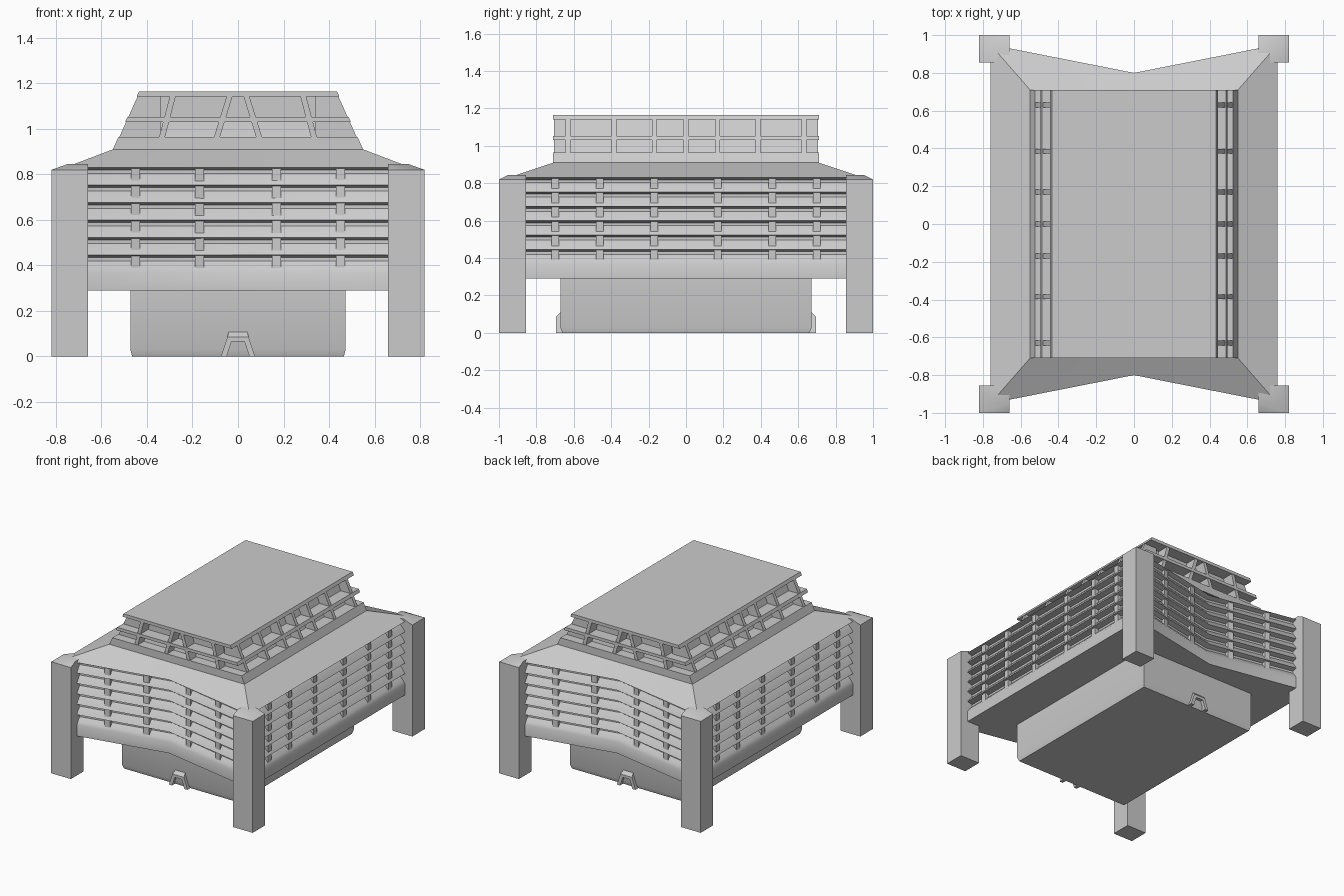
import bpy
import bmesh

cube = bpy.data.objects.get("Cube")
if cube:
    bpy.data.objects.remove(cube, do_unlink=True)

grey = bpy.data.materials.new("plain grey")
grey.use_nodes = True
grey.diffuse_color = (0.6, 0.6, 0.6, 1)
grey.node_tree.nodes["Principled BSDF"].inputs["Base Color"].default_value = (0.6, 0.6, 0.6, 1)


def loft(name, rings, smooth=False):
    """Closed solid skinned through equal-length rings of points."""
    bm = bmesh.new()
    loops = [[bm.verts.new(p) for p in ring] for ring in rings]
    n = len(loops[0])
    for a, b in zip(loops, loops[1:]):
        for i in range(n):
            j = (i + 1) % n
            bm.faces.new((a[i], a[j], b[j], b[i]))
    bm.faces.new(loops[0][::-1])
    bm.faces.new(loops[-1])
    bmesh.ops.recalc_face_normals(bm, faces=bm.faces)
    mesh = bpy.data.meshes.new(name)
    bm.to_mesh(mesh)
    bm.free()
    mesh.materials.append(grey)
    obj = bpy.data.objects.new(name, mesh)
    bpy.context.collection.objects.link(obj)
    if smooth:
        bpy.ops.object.select_all(action='DESELECT')
        obj.select_set(True)
        bpy.context.view_layer.objects.active = obj
        bpy.ops.object.shade_smooth_by_angle(angle=0.6)
    return obj


def rect(x0, x1, y0, y1, z):
    return [(x0, y0, z), (x1, y0, z), (x1, y1, z), (x0, y1, z)]


def centred(x, y, z):
    return rect(-x, x, -y, y, z)


def outline(inset, z):
    """Body plan with a shallow V in each end."""
    x, y, v = 0.76 - inset, 0.95 - inset, 0.80 - inset
    return [(x, -y, z), (x, y, z), (0, v, z), (-x, y, z), (-x, -y, z), (0, -v, z)]


def end_y(x):
    return 0.80 + 0.15 * abs(x) / 0.76


def crown_x(z):
    return 0.55 - (z - 0.91) * 0.45


# Body: plain skirt, sawtooth louvres, sloping roof
bottom, top, count = 0.37, 0.83, 6
pitch = (top - bottom) / count
rings = [outline(0, 0.29)]
for i in range(count):
    z = bottom + i * pitch
    rings += [outline(0, z), outline(0.015, z + pitch * 0.3),
              outline(0.04, z + pitch * 0.65), outline(0.04, z + pitch * 0.85)]
rings.append(outline(0, top))
for z in (0.91, 0.965):
    x, y = crown_x(z), 0.71
    rings.append([(x, -y, z), (x, y, z), (0, y, z), (-x, y, z), (-x, -y, z), (0, -y, z)])
loft("louvred_body", rings, True)

# Upright ribs dividing the louvres
half = 0.02
for s in (-1, 1):
    for c in (-0.45, -0.17, 0.17, 0.45):
        a, b = c - half, c + half
        rings = [[(a, s * (end_y(a) - 0.012), z), (b, s * (end_y(b) - 0.012), z),
                  (b, s * 0.72, z), (a, s * 0.72, z)] for z in (0.33, top)]
        loft("end_louvre_rib", rings)
    for c in (-0.70, -0.46, -0.17, 0.17, 0.46, 0.70):
        rings = [rect(s * 0.70, s * 0.748, c - half, c + half, z) for z in (0.33, top)]
        loft("side_louvre_rib", rings)

# Crown: recessed core, middle ledge and top slab
loft("crown_core", [centred(0.45, 0.64, 0.95), centred(0.41, 0.62, 1.03),
                    centred(0.40, 0.62, 1.06), centred(0.36, 0.62, 1.155)], True)
for name, z0, z1 in (("crown_ledge", 1.03, 1.052), ("crown_top", 1.142, 1.165)):
    loft(name, [centred(crown_x(z), 0.71, z) for z in (z0, z1)])

# Crown ribs, following the slanted sides
z0, z1 = 0.94, 1.15
for s in (-1, 1):
    for c in (-0.63, -0.385, -0.17, 0, 0.17, 0.385, 0.63):
        loft("crown_side_rib", [rect(s * 0.34, s * (crown_x(z) - 0.004), c - 0.013, c + 0.013, z)
                                for z in (z0, z1)])
    for m in (-1, 1):
        for low, high in ((0.34, 0.285), (0.10, 0.035)):
            loft("crown_end_rib", [rect(m * x - 0.013, m * x + 0.013, s * 0.60, s * 0.706, z)
                                   for x, z in ((low, z0), (high, z1))])

# Corner posts with sloped tops
for sx in (-1, 1):
    for sy in (-1, 1):
        def post(x1, y1, z):
            return rect(sx * 0.66, sx * x1, sy * 0.855, sy * y1, z)
        loft("corner_post", [post(0.82, 1, 0), post(0.82, 1, 0.82), post(0.75, 0.95, 0.845)], True)

# Base block under the body
loft("base", [centred(0.465, 0.66, 0), centred(0.473, 0.672, 0.03), centred(0.473, 0.672, 0.30)], True)

# Small arched catch at each end of the base
for s in (-1, 1):
    for m in (-1, 1):
        loft("catch_leg", [rect(m * a, m * (a + 0.025), s * 0.65, s * y, z)
                           for a, y, z in ((0.05, 0.695, 0), (0.022, 0.695, 0.085), (0.015, 0.67, 0.11))])
    loft("catch_bar", [rect(-0.04, 0.04, s * 0.65, s * y, z)
                       for y, z in ((0.695, 0.065), (0.695, 0.085), (0.67, 0.11))])
